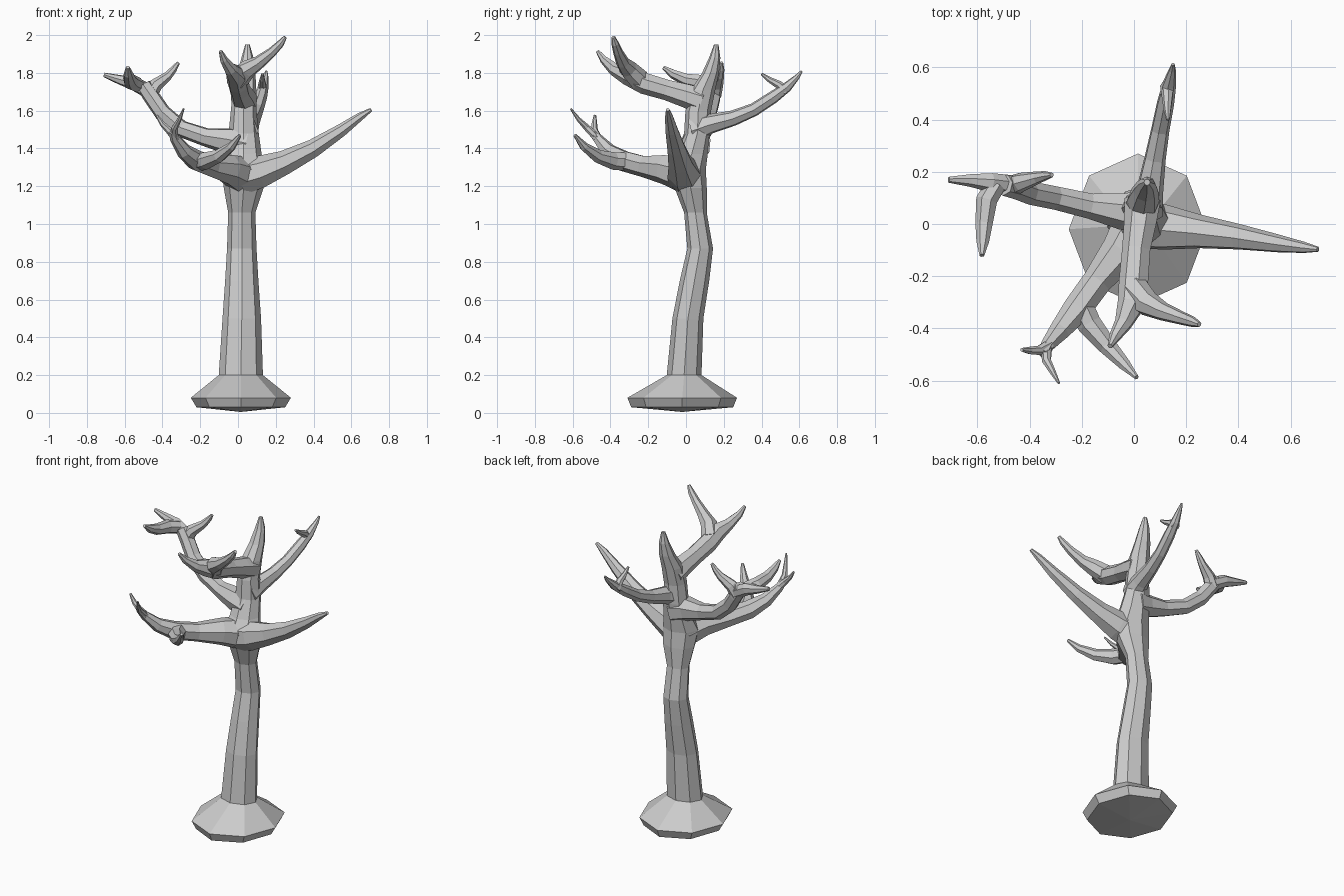
import bpy, bmesh, math
from mathutils import Vector


def loft(name, rings, tip_low=None):
    """Skin a list of equal-length vertex rings and cap both ends."""
    bm = bmesh.new()
    loops = [[bm.verts.new(p) for p in r] for r in rings]
    n = len(loops[0])
    for a, b in zip(loops, loops[1:]):
        for i in range(n):
            j = (i + 1) % n
            bm.faces.new((a[i], a[j], b[j], b[i]))
    bm.faces.new(loops[-1])
    if tip_low:
        c = bm.verts.new(tip_low)
        for i in range(n):
            bm.faces.new((loops[0][(i + 1) % n], loops[0][i], c))
    else:
        bm.faces.new(loops[0][::-1])
    bmesh.ops.recalc_face_normals(bm, faces=bm.faces)
    me = bpy.data.meshes.new(name)
    bm.to_mesh(me)
    bm.free()
    ob = bpy.data.objects.new(name, me)
    bpy.context.collection.objects.link(ob)
    return ob


def trunk(name, sections, tip_low, sides=8):
    """Horizontal elliptical sections: x, y, z, x radius, y radius."""
    rings = [[(x + rx * math.cos(math.tau * i / sides),
               y + ry * math.sin(math.tau * i / sides), z)
              for i in range(sides)] for x, y, z, rx, ry in sections]
    return loft(name, rings, tip_low)


def branch(name, path, sides=7):
    """Tapered tube along points: x, y, z, radius."""
    pts = [Vector(p[:3]) for p in path]
    side = None
    rings = []
    for k, p in enumerate(pts):
        t = (pts[min(k + 1, len(pts) - 1)] - pts[max(k - 1, 0)]).normalized()
        if side is None:
            side = t.orthogonal()
        side = (side - t * side.dot(t)).normalized()
        up = t.cross(side)
        r = path[k][3]
        rings.append([p + side * r * math.cos(math.tau * i / sides)
                      + up * r * math.sin(math.tau * i / sides)
                      for i in range(sides)])
    return loft(name, rings)


# Trunk with its flared root base and top spike
trunk("trunk", [
    (0.015, -0.02, 0.03, 0.235, 0.27), (0.015, -0.02, 0.08, 0.265, 0.29),
    (0.015, -0.01, 0.20, 0.117, 0.092), (0.02, 0.01, 0.50, 0.102, 0.082),
    (0.02, 0.045, 0.70, 0.088, 0.078), (0.02, 0.075, 0.87, 0.078, 0.068),
    (0.02, 0.05, 1.06, 0.072, 0.06), (0.03, 0.025, 1.19, 0.105, 0.085),
    (0.03, 0.0, 1.29, 0.115, 0.105), (0.03, 0.03, 1.37, 0.095, 0.085),
    (0.03, 0.06, 1.48, 0.08, 0.07), (0.03, 0.065, 1.60, 0.068, 0.068),
    (0.035, 0.09, 1.71, 0.062, 0.065), (0.045, 0.13, 1.80, 0.047, 0.045),
    (0.05, 0.152, 1.88, 0.032, 0.03), (0.05, 0.16, 1.95, 0.012, 0.012),
], (0.015, -0.02, 0.005))

# Single right branch
branch("right_branch", [
    (0.02, 0.0, 1.25, 0.10), (0.12, -0.015, 1.275, 0.088),
    (0.25, -0.03, 1.325, 0.066), (0.40, -0.05, 1.40, 0.05),
    (0.55, -0.075, 1.497, 0.035), (0.65, -0.09, 1.57, 0.022),
    (0.705, -0.097, 1.605, 0.01)])

# Lower front-left branch and its forks
branch("lower_left_branch", [
    (0.02, 0.0, 1.26, 0.10), (-0.05, -0.11, 1.29, 0.08),
    (-0.14, -0.22, 1.305, 0.058), (-0.22, -0.33, 1.335, 0.056),
    (-0.285, -0.41, 1.385, 0.042), (-0.335, -0.47, 1.455, 0.027),
    (-0.345, -0.50, 1.49, 0.02)])
branch("lower_left_fork", [
    (-0.21, -0.30, 1.33, 0.05), (-0.17, -0.385, 1.335, 0.048),
    (-0.10, -0.47, 1.36, 0.036), (-0.035, -0.54, 1.41, 0.024),
    (0.01, -0.588, 1.47, 0.009)])
branch("lower_left_twig_front", [
    (-0.335, -0.47, 1.455, 0.022), (-0.335, -0.525, 1.51, 0.018),
    (-0.31, -0.57, 1.555, 0.012), (-0.288, -0.61, 1.61, 0.005)])
branch("lower_left_twig_side", [
    (-0.325, -0.465, 1.45, 0.024), (-0.365, -0.485, 1.495, 0.019),
    (-0.40, -0.485, 1.53, 0.015), (-0.43, -0.482, 1.575, 0.007)])

# Upper left branch and its three forks
branch("upper_left_branch", [
    (0.04, 0.05, 1.42, 0.085), (-0.05, 0.05, 1.44, 0.072),
    (-0.17, 0.07, 1.46, 0.05), (-0.30, 0.10, 1.505, 0.046),
    (-0.40, 0.12, 1.59, 0.046), (-0.455, 0.14, 1.67, 0.045),
    (-0.50, 0.15, 1.735, 0.042)])
branch("upper_left_fork_inner", [
    (-0.47, 0.145, 1.68, 0.042), (-0.435, 0.16, 1.735, 0.037),
    (-0.37, 0.178, 1.785, 0.024), (-0.34, 0.185, 1.82, 0.018),
    (-0.315, 0.188, 1.855, 0.009)])
branch("upper_left_fork_outer", [
    (-0.47, 0.15, 1.70, 0.04), (-0.55, 0.16, 1.745, 0.038),
    (-0.63, 0.168, 1.765, 0.025), (-0.71, 0.17, 1.79, 0.012)])
branch("upper_left_fork_front", [
    (-0.53, 0.15, 1.735, 0.04), (-0.565, 0.09, 1.75, 0.042),
    (-0.575, 0.0, 1.765, 0.034), (-0.58, -0.07, 1.795, 0.025),
    (-0.583, -0.12, 1.83, 0.01)])

# Back branch and its twig
branch("back_branch", [
    (0.04, 0.04, 1.50, 0.07), (0.06, 0.13, 1.53, 0.053),
    (0.08, 0.25, 1.56, 0.042), (0.10, 0.36, 1.605, 0.036),
    (0.12, 0.46, 1.67, 0.034), (0.135, 0.535, 1.725, 0.027),
    (0.147, 0.59, 1.78, 0.014), (0.15, 0.613, 1.81, 0.006)])
branch("back_twig", [
    (0.128, 0.53, 1.70, 0.028), (0.128, 0.49, 1.738, 0.022),
    (0.128, 0.44, 1.765, 0.015), (0.13, 0.40, 1.795, 0.007)])

# Upper front branch and its two forks
branch("upper_front_branch", [
    (0.035, 0.09, 1.65, 0.072), (0.025, 0.0, 1.68, 0.064),
    (0.01, -0.10, 1.71, 0.056), (0.0, -0.22, 1.745, 0.058),
    (-0.01, -0.31, 1.79, 0.054), (-0.04, -0.38, 1.82, 0.035),
    (-0.075, -0.435, 1.87, 0.022), (-0.092, -0.468, 1.915, 0.01)])
branch("upper_front_fork", [
    (0.0, -0.25, 1.765, 0.058), (0.05, -0.305, 1.82, 0.05),
    (0.11, -0.335, 1.855, 0.036), (0.18, -0.36, 1.91, 0.026),
    (0.225, -0.375, 1.955, 0.02), (0.25, -0.385, 1.99, 0.01)])
